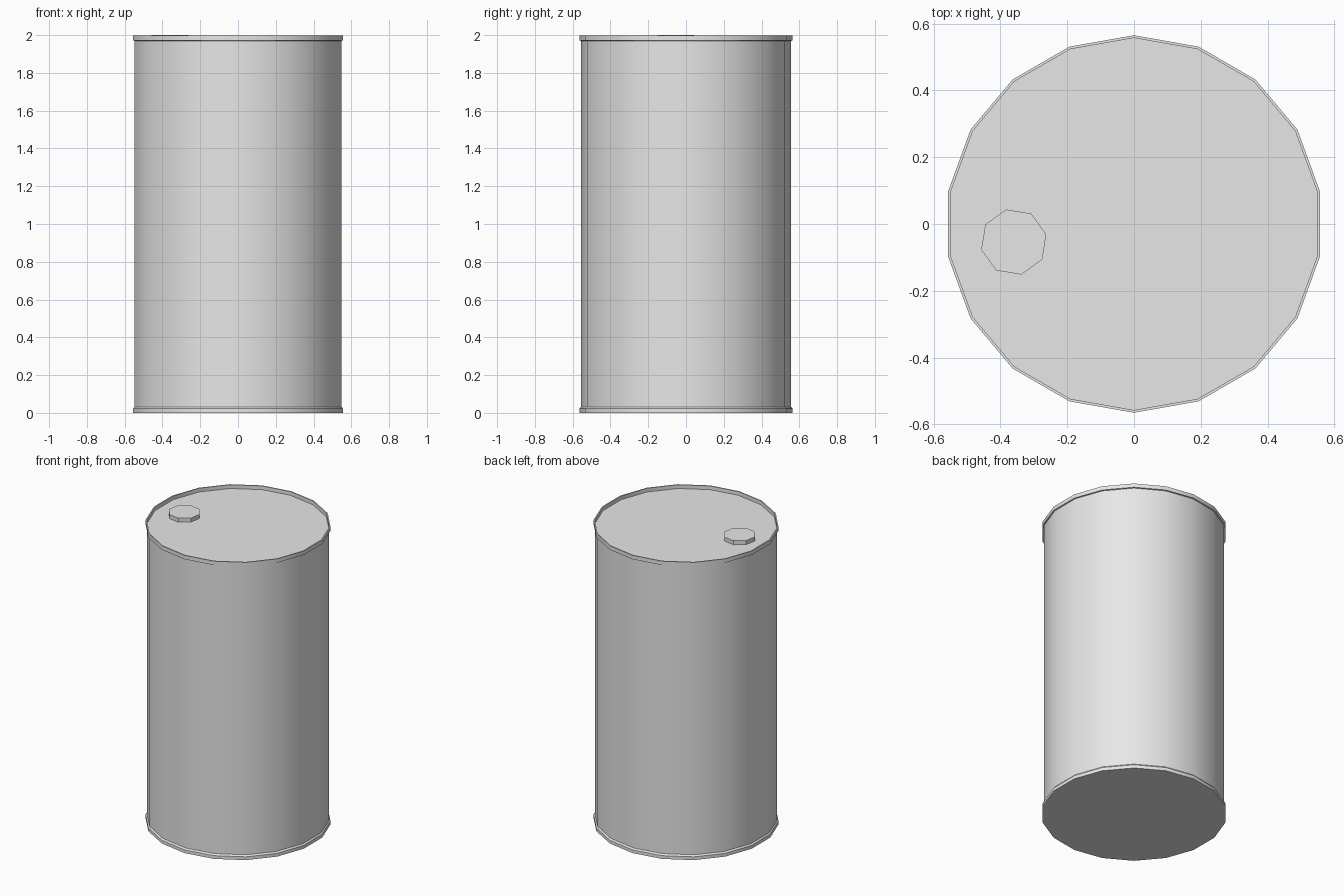
import bpy, math

cube = bpy.data.objects.get("Cube")
if cube:
    bpy.data.objects.remove(cube, do_unlink=True)

grey = bpy.data.materials.new("light grey")
grey.use_nodes = True
grey.diffuse_color = (0.8, 0.8, 0.8, 1)
grey.node_tree.nodes["Principled BSDF"].inputs["Base Color"].default_value = (0.8, 0.8, 0.8, 1)


def lathe(name, profile, sides, start, centre=(0, 0)):
    """Spin (radius, z) points, listed bottom to top, and cap both ends."""
    verts, faces = [], []
    for r, z in profile:
        for i in range(sides):
            a = math.radians(start) + 2 * math.pi * i / sides
            verts.append((centre[0] + r * math.cos(a), centre[1] + r * math.sin(a), z))
    for k in range(len(profile) - 1):
        for i in range(sides):
            j = (i + 1) % sides
            faces.append((k * sides + i, k * sides + j, (k + 1) * sides + j, (k + 1) * sides + i))
    faces.append(tuple(reversed(range(sides))))
    top = (len(profile) - 1) * sides
    faces.append(tuple(range(top, top + sides)))
    mesh = bpy.data.meshes.new(name)
    mesh.from_pydata(verts, [], faces)
    mesh.materials.append(grey)
    obj = bpy.data.objects.new(name, mesh)
    bpy.context.collection.objects.link(obj)
    bpy.ops.object.select_all(action="DESELECT")
    bpy.context.view_layer.objects.active = obj
    obj.select_set(True)
    bpy.ops.object.shade_smooth_by_angle(angle=math.radians(30))
    return obj


R_RIM, R_BODY = 0.565, 0.557

# Drum: bottom rim, straight wall, top rim and recessed lid
lathe("drum_body", [
    (R_RIM, 0.0), (R_RIM, 0.022), (R_BODY, 0.032),
    (R_BODY, 1.97), (R_RIM, 1.972), (R_RIM, 1.998),
    (R_BODY, 1.998), (R_BODY, 1.973),
], 18, 90)

# Octagonal filler cap on the lid
lathe("filler_cap", [(0.1, 1.97), (0.1, 2.0)], 8, 103.3, (-0.36, -0.054))
